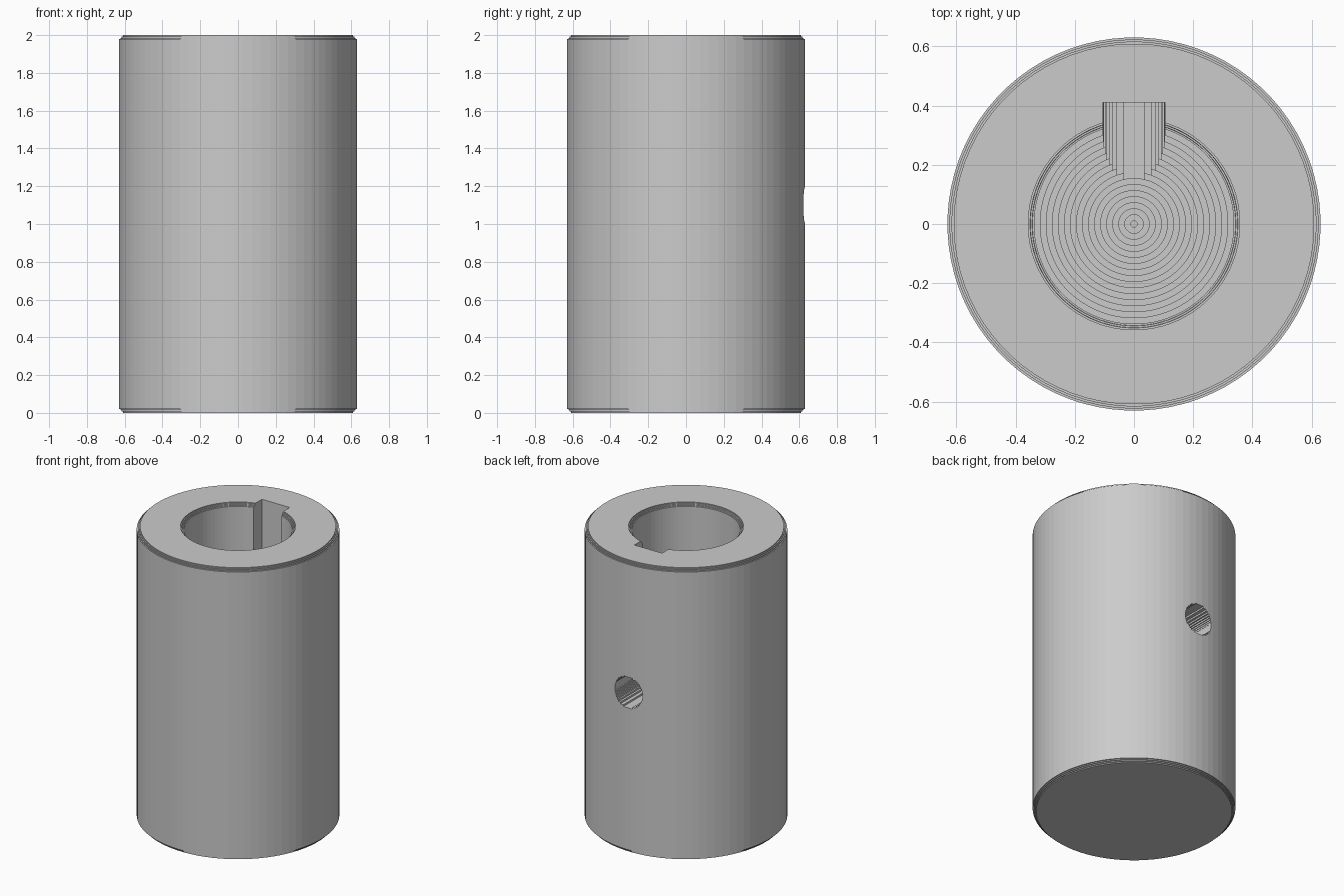
import bpy
import bmesh
from math import cos, sin, pi, sqrt

cube = bpy.data.objects.get("Cube")
if cube:
    bpy.data.objects.remove(cube, do_unlink=True)

steel = bpy.data.materials.new("plain grey")
steel.use_nodes = True
GREY = (0.6, 0.6, 0.6, 1)
steel.diffuse_color = GREY
steel.node_tree.nodes["Principled BSDF"].inputs["Base Color"].default_value = GREY

SIDES = 80
OUTER, BORE, SLOT = 0.63, 0.337, 0.105   # radii, and half width of the slot
SHOULDER = 1.1                           # end of the straight bore
LAYER = SLOT / 9                         # height of one terrace
CHAMFER = 0.007                          # one chamfer step


def make_object(name, rings):
    """Bridge equal rings of points and cap both ends."""
    bm = bmesh.new()
    loops = [[bm.verts.new(p) for p in ring] for ring in rings]
    for a, b in zip(loops, loops[1:]):
        for i in range(len(a)):
            j = (i + 1) % len(a)
            bm.faces.new((a[i], a[j], b[j], b[i]))
    bm.faces.new(loops[0][::-1])
    bm.faces.new(loops[-1])
    bmesh.ops.recalc_face_normals(bm, faces=bm.faces[:])
    mesh = bpy.data.meshes.new(name)
    bm.to_mesh(mesh)
    bm.free()
    mesh.materials.append(steel)
    obj = bpy.data.objects.new(name, mesh)
    bpy.context.collection.objects.link(obj)
    return obj


def lathe(name, profile):
    angles = [2 * pi * (i + 0.5) / SIDES for i in range(SIDES)]
    return make_object(name, [[(r * cos(a), r * sin(a), z) for a in angles]
                              for r, z in profile])


def extrude_y(name, outline, y0, y1):
    return make_object(name, [[(x, y, z) for x, z in outline] for y in (y0, y1)])


# Outer sleeve with finely stepped chamfers at both ends
lower = []
for k in range(3):
    r = OUTER - CHAMFER * (3 - k)
    lower += [(r, CHAMFER * k), (r, CHAMFER * (k + 1))]
lower.append((OUTER, CHAMFER * 3))
sleeve = lathe("sleeve", lower + [(r, 2 - z) for r, z in reversed(lower)])

# Blind bore: terraced conical end, straight wall, stepped mouth chamfer
bore_profile = []
for k in reversed(range(17)):
    r = BORE - 0.0204 * k
    floor = SHOULDER - LAYER * (k + 0.5)
    bore_profile += [(r, floor), (r, floor + LAYER)]
bore_profile.pop()
for k in range(3):
    z = 2 - CHAMFER * (3 - k)
    bore_profile += [(BORE + CHAMFER * k, z), (BORE + CHAMFER * (k + 1) - 0.001, z)]
bore_profile.append((BORE + CHAMFER * 3 - 0.001, 2.1))
bore = lathe("bore_cutter", bore_profile)

# Keyway at the back of the bore
z0 = SHOULDER + 0.003
keyway = extrude_y("keyway_cutter",
                   [(-SLOT, z0), (SLOT, z0), (SLOT, 2.1), (-SLOT, 2.1)], 0, 0.41)

# Terraced round relief hole through the back wall at the end of the keyway
right = []
for k in range(-9, 9):
    half = sqrt(SLOT ** 2 - ((k + 0.5) * LAYER) ** 2)
    right += [(half, SHOULDER + k * LAYER), (half, SHOULDER + (k + 1) * LAYER)]
hole = extrude_y("relief_hole_cutter",
                 right + [(-x, z) for x, z in reversed(right)], 0, 0.8)

# Cut the openings and discard the cutters
bpy.context.view_layer.objects.active = sleeve
for cutter in (bore, keyway, hole):
    cutter.hide_render = True
    bm = bmesh.new()
    bm.from_mesh(cutter.data)
    bmesh.ops.remove_doubles(bm, verts=bm.verts[:], dist=1e-5)
    bm.to_mesh(cutter.data)
    bm.free()
    cut = sleeve.modifiers.new(cutter.name, "BOOLEAN")
    cut.operation = "DIFFERENCE"
    cut.solver = "EXACT"
    cut.object = cutter
    bpy.ops.object.modifier_apply(modifier=cut.name)
    bpy.data.objects.remove(cutter, do_unlink=True)
